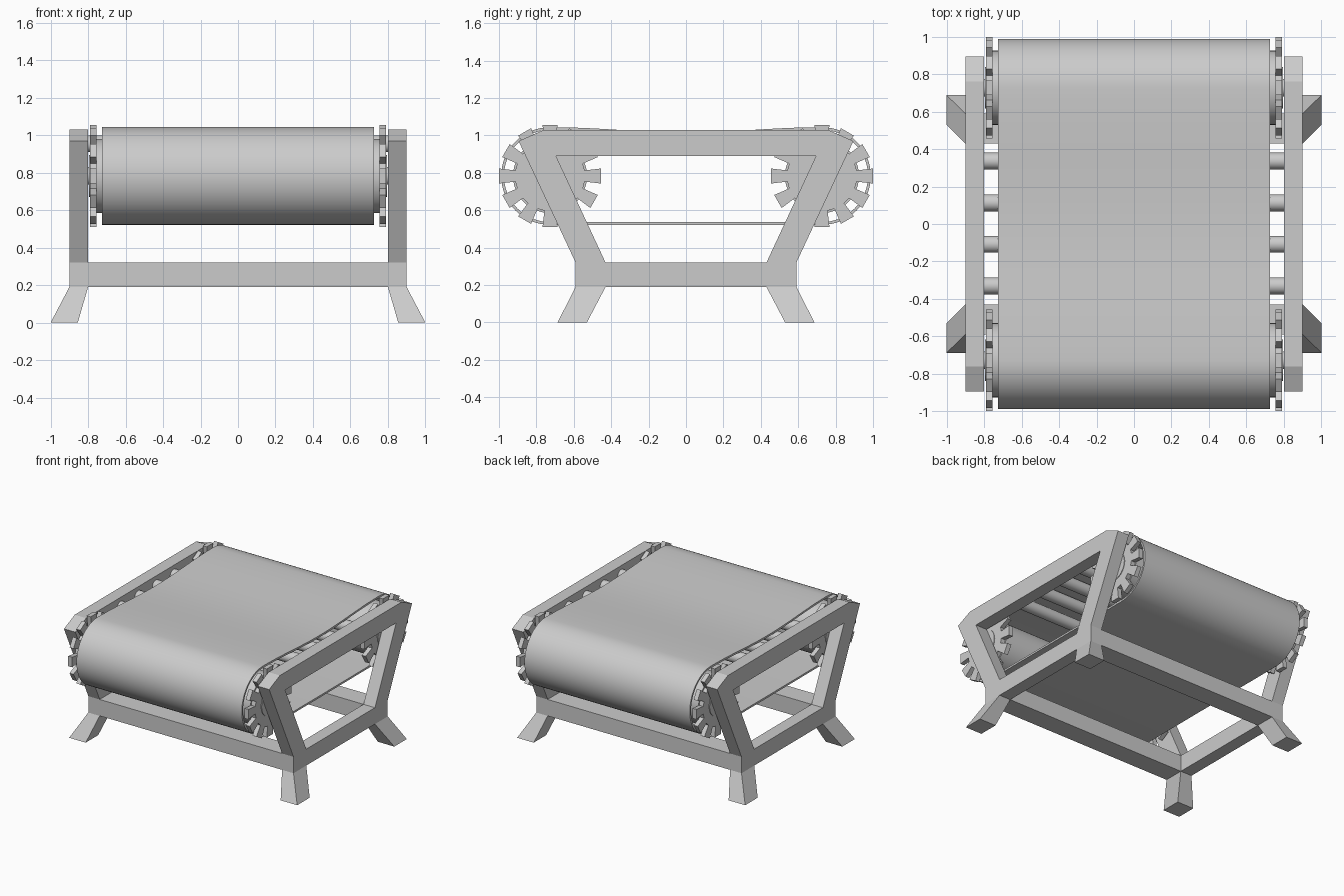
import bpy, bmesh
from math import sin, cos, pi, radians
from mathutils import Vector

if "Cube" in bpy.data.objects:
    bpy.data.objects.remove(bpy.data.objects["Cube"])

AXLE_Y, AXLE_Z = 0.727, 0.783


def make_object(name, bm, smooth=False):
    bmesh.ops.recalc_face_normals(bm, faces=bm.faces)
    mesh = bpy.data.meshes.new(name)
    bm.to_mesh(mesh)
    bm.free()
    obj = bpy.data.objects.new(name, mesh)
    bpy.context.collection.objects.link(obj)
    if smooth:
        bpy.context.view_layer.objects.active = obj
        obj.select_set(True)
        bpy.ops.object.shade_smooth_by_angle(angle=radians(35))
        obj.select_set(False)
    return obj


def extrude_sheet(name, polys, x0, x1, smooth=False):
    """Extrude touching (y, z) polygons along x."""
    bm = bmesh.new()
    for poly in polys:
        bm.faces.new([bm.verts.new((x0, y, z)) for y, z in poly])
    bmesh.ops.remove_doubles(bm, verts=bm.verts, dist=1e-4)
    res = bmesh.ops.extrude_face_region(bm, geom=bm.faces[:], use_keep_orig=True)
    moved = [v for v in res["geom"] if isinstance(v, bmesh.types.BMVert)]
    bmesh.ops.translate(bm, verts=moved, vec=(x1 - x0, 0, 0))
    return make_object(name, bm, smooth)


def circle(y, z, r, n=32):
    return [(y + r * cos(2 * pi * i / n), z + r * sin(2 * pi * i / n)) for i in range(n)]


def cylinder(name, y, z, r, x0, x1, n=32):
    return extrude_sheet(name, [circle(y, z, r, n)], x0, x1, True)


def gear_outline(cy, cz, teeth=12):
    pts = []
    for i in range(teeth):
        a = 2 * pi * i / teeth
        for r, w in ((0.185, -0.030), (0.272, -0.040), (0.272, 0.040), (0.185, 0.030)):
            pts.append((cy + r * cos(a) - w * sin(a), cz + r * sin(a) + w * cos(a)))
    return pts


# side frames: bottom rail, two slanted struts, top rail
strut = [(0.43, 0.32), (0.59, 0.32), (0.895, 0.97), (0.76, 1.03), (0.695, 0.89)]
frame = [
    [(-0.59, 0.19), (0.59, 0.19), (0.59, 0.32), (0.43, 0.32), (-0.43, 0.32), (-0.59, 0.32)],
    strut,
    [(-y, z) for y, z in strut],
    [(0.695, 0.89), (0.76, 1.03), (-0.76, 1.03), (-0.695, 0.89)],
]
for side, sx in (("left", -1), ("right", 1)):
    extrude_sheet(f"{side}_side_frame", frame, sx * 0.80, sx * 0.90)

for end, sy in (("front", -1), ("back", 1)):
    # crossbeam between the side frames
    beam = [(sy * 0.43, 0.19), (sy * 0.59, 0.19), (sy * 0.59, 0.32), (sy * 0.43, 0.32)]
    extrude_sheet(f"{end}_crossbeam", [beam], -0.80, 0.80)

    # end drum and axle
    cy = sy * AXLE_Y
    cylinder(f"{end}_drum", cy, AXLE_Z, 0.198, -0.755, 0.755, 48)
    cylinder(f"{end}_axle", cy, AXLE_Z, 0.047, -0.80, 0.80)

    for side, sx in (("left", -1), ("right", 1)):
        # toothed wheel with its hub
        extrude_sheet(f"{end}_{side}_gear", [gear_outline(cy, AXLE_Z)], sx * 0.755, sx * 0.79)
        cylinder(f"{end}_{side}_hub", cy, AXLE_Z, 0.112, sx * 0.785, sx * 0.795)

        # splayed leg
        bm = bmesh.new()
        rings = []
        for xs, ys, z in (((0.80, 0.90), (0.43, 0.59), 0.19), ((0.855, 1.0), (0.53, 0.687), 0)):
            corners = ((0, 0), (1, 0), (1, 1), (0, 1))
            rings.append([bm.verts.new((sx * xs[i], sy * ys[j], z)) for i, j in corners])
        top, foot = rings
        bm.faces.new(top)
        bm.faces.new(foot)
        for i in range(4):
            j = (i + 1) % 4
            bm.faces.new((top[i], top[j], foot[j], foot[i]))
        make_object(f"{end}_{side}_leg", bm)

# support rollers under the belt's upper run
for i, y in enumerate((-0.33, -0.108, 0.113, 0.336)):
    cylinder(f"support_roller_{i + 1}", y, 0.955, 0.045, -0.80, 0.80)


# belt loop, sagging slightly on top
def belt_loop(r):
    pts = []
    for sy in (1, -1):
        for i in range(33):
            a = -pi / 2 + pi * i / 32 + (0 if sy > 0 else pi)
            pts.append((sy * AXLE_Y + r * cos(a), AXLE_Z + r * sin(a)))
        if sy > 0:
            for i in range(1, 24):
                t = i / 24
                pts.append((AXLE_Y * (1 - 2 * t), AXLE_Z + r - 0.014 * (1 - cos(2 * pi * t))))
    return pts


outer, inner = belt_loop(0.261), belt_loop(0.246)
n = len(outer)
quads = [[outer[i], outer[(i + 1) % n], inner[(i + 1) % n], inner[i]] for i in range(n)]
extrude_sheet("belt", quads, -0.725, 0.725, True)
